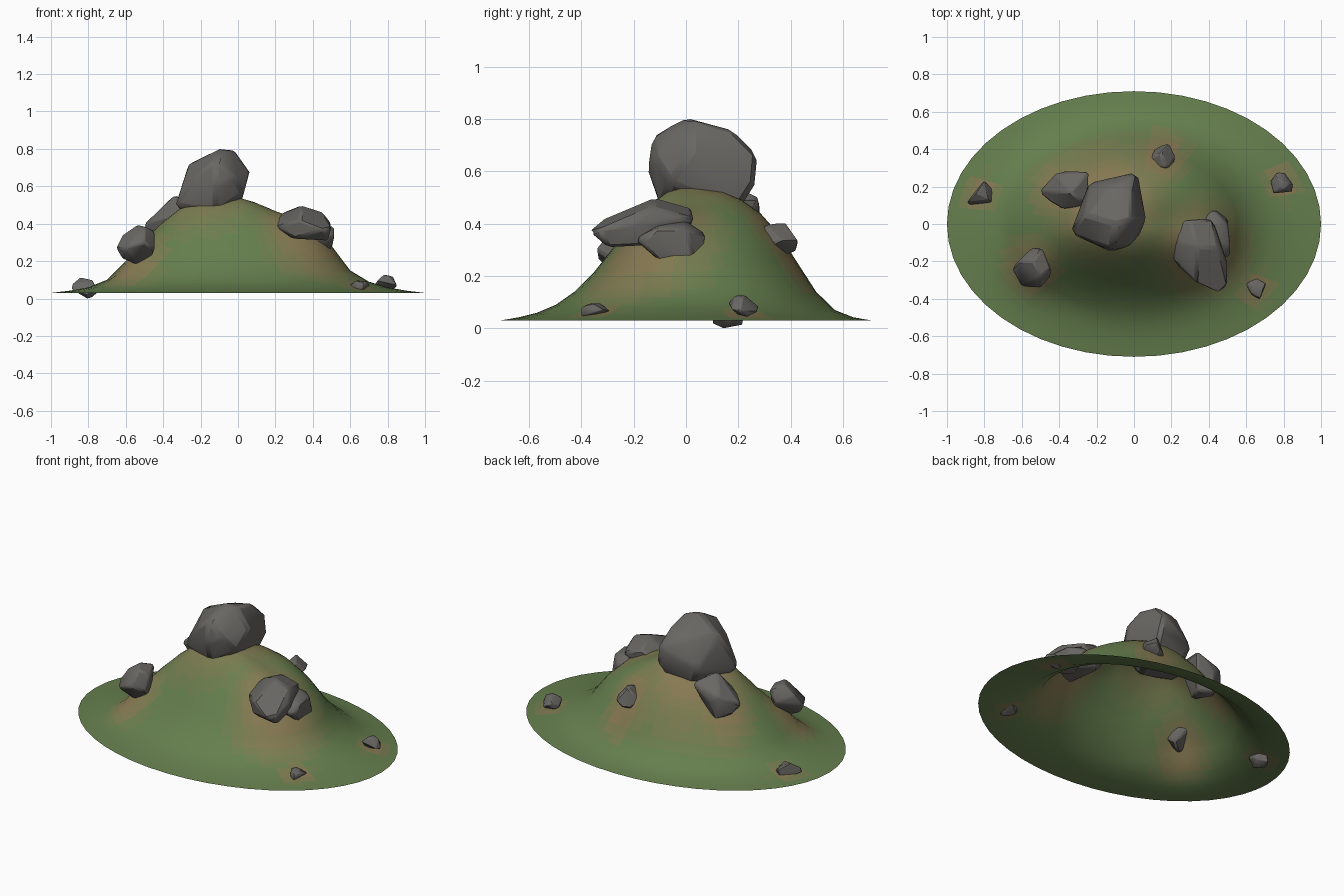
import bpy, bmesh, math, random
from mathutils import Vector

if "Cube" in bpy.data.objects:
    bpy.data.objects.remove(bpy.data.objects["Cube"])


def material(name, rgb):
    m = bpy.data.materials.new(name)
    m.diffuse_color = (*rgb, 1)
    m.use_nodes = True
    m.node_tree.nodes["Principled BSDF"].inputs["Base Color"].default_value = m.diffuse_color
    return m


STONE = material("stone", (0.14, 0.135, 0.125))
GRASS, EARTH = Vector((0.13, 0.21, 0.075)), Vector((0.24, 0.19, 0.085))
SHADES = [material(f"ground_{i}", GRASS.lerp(EARTH, i / 5)) for i in range(6)]


def finish(bm, name, mats, angle):
    me = bpy.data.meshes.new(name)
    bm.to_mesh(me)
    bm.free()
    ob = bpy.data.objects.new(name, me)
    bpy.context.collection.objects.link(ob)
    for m in mats:
        me.materials.append(m)
    bpy.ops.object.select_all(action='DESELECT')
    bpy.context.view_layer.objects.active = ob
    ob.select_set(True)
    bpy.ops.object.shade_smooth_by_angle(angle=math.radians(angle))
    return ob


def rock(name, points, bevel):
    """Faceted stone: convex hull of a few corners with softened edges."""
    bm = bmesh.new()
    for p in points:
        bm.verts.new(p)
    res = bmesh.ops.convex_hull(bm, input=bm.verts[:])
    loose = [v for v in bm.verts if not v.link_faces]
    bmesh.ops.delete(bm, geom=loose, context='VERTS')
    bmesh.ops.recalc_face_normals(bm, faces=bm.faces[:])
    ob = finish(bm, name, [STONE], 32)
    mod = ob.modifiers.new("soft_edges", 'BEVEL')
    mod.width, mod.segments = bevel, 1
    mod.limit_method, mod.angle_limit = 'ANGLE', math.radians(25)


def pebble(name, centre, size, seed):
    """Small stone: random hull stretched to the given box."""
    rnd = random.Random(seed)
    pts = [Vector([rnd.gauss(0, 1) for _ in range(3)]).normalized() for _ in range(18)]
    lo = [min(p[i] for p in pts) for i in range(3)]
    hi = [max(p[i] for p in pts) for i in range(3)]
    rock(name, [[centre[i] + size[i] * ((p[i] - lo[i]) / (hi[i] - lo[i]) - 0.5)
                 for i in range(3)] for p in pts], 0.006)


# Ground mound: open sheet, four slope profiles blended around an ellipse
EAST = [.54, .51, .465, .425, .37, .28, .15, .09, .06, .042, .03]
WEST = [.54, .54, .53, .49, .41, .31, .20, .10, .06, .042, .03]
NORTH = [.54, .53, .52, .49, .44, .36, .25, .14, .07, .042, .03]
SOUTH = [.54, .52, .47, .39, .30, .21, .14, .09, .06, .042, .03]
# x, y, radius of bare earth, swelling of the ground
PATCHES = [(-.15, .12, .40, 0), (.36, -.13, .32, .03), (-.55, -.23, .20, .06),
           (.15, .36, .18, 0), (-.38, .18, .22, 0), (-.82, .17, .12, 0),
           (.79, .22, .12, 0), (.65, -.34, .12, 0)]
SEG, RINGS = 48, 20


def slope(profile, t):
    i = min(int(t * 10), 9)
    return profile[i] + (profile[i + 1] - profile[i]) * (t * 10 - i)


def ground(t, a):
    c, s = math.cos(a), math.sin(a)
    x, y = t * c, 0.71 * t * s
    z = slope(EAST if c > 0 else WEST, t) * c * c + slope(NORTH if s > 0 else SOUTH, t) * s * s
    for px, py, r, h in PATCHES:
        z += h * math.exp(-((x - px) ** 2 + (y - py) ** 2) / 0.015)
    return x, y, z


bm = bmesh.new()
top = bm.verts.new((0, 0, .54))
rings = [[bm.verts.new(ground(k / RINGS, 2 * math.pi * i / SEG)) for i in range(SEG)]
         for k in range(1, RINGS + 1)]
for i in range(SEG):
    j = (i + 1) % SEG
    bm.faces.new((top, rings[0][i], rings[0][j]))
    for a, b in zip(rings, rings[1:]):
        bm.faces.new((a[i], b[i], b[j], a[j]))
for f in bm.faces:
    c = f.calc_center_median()
    bare = max(1.6 * (1 - math.hypot(c.x - px, c.y - py) / r) for px, py, r, h in PATCHES)
    f.material_index = round(5 * min(1, max(0, bare)))
finish(bm, "ground_mound", SHADES, 80)

# Large boulder on the summit
rock("summit_boulder", [
    (-.34, -.05, .5), (-.31, 0, .46), (-.24, .22, .56), (-.22, -.1, .66), (-.12, -.15, .6),
    (-.12, -.13, .74), (-.1, 0, .805), (-.02, .02, .795), (.065, .02, .68), (.03, -.06, .56),
    (-.02, -.12, .65), (0, .275, .66), (.02, .265, .55), (-.02, .18, .755), (-.15, .2, .72),
    (-.27, .05, .72), (-.12, -.1, .46), (-.2, .2, .46), (0, .2, .45)], .018)

# Pair of slabs on the right slope
rock("upper_slab", [
    (.21, -.12, .42), (.21, .01, .42), (.21, -.2, .38), (.3, .02, .46), (.42, .03, .42),
    (.24, -.1, .46), (.34, -.12, .5), (.45, -.13, .465), (.5, -.2, .4), (.5, -.33, .38),
    (.46, -.37, .37), (.33, -.31, .42), (.3, -.28, .32), (.48, -.3, .31), (.45, -.1, .32),
    (.25, 0, .33)], .012)
rock("lower_slab", [
    (.36, .05, .37), (.43, .075, .36), (.45, .07, .28), (.5, 0, .38), (.515, -.12, .38),
    (.515, -.17, .33), (.47, -.2, .34), (.49, -.1, .255), (.5, .03, .265), (.43, -.1, .4),
    (.42, 0, .41), (.38, -.1, .28)], .01)

# Boulders on the left slope
rock("back_left_boulder", [
    (-.51, .17, .39), (-.42, .27, .45), (-.36, .285, .42), (-.24, .28, .5), (-.25, .1, .5),
    (-.34, .17, .555), (-.38, .08, .44), (-.45, .12, .42), (-.46, .2, .33), (-.38, .25, .29),
    (-.3, .2, .3), (-.35, .1, .3)], .01)
rock("front_left_boulder", [
    (-.655, -.24, .27), (-.62, -.2, .34), (-.6, -.34, .27), (-.5, -.345, .3), (-.445, -.28, .26),
    (-.445, -.24, .36), (-.49, -.13, .37), (-.54, -.12, .3), (-.54, -.2, .395), (-.5, -.28, .385),
    (-.54, -.25, .175), (-.62, -.25, .21), (-.47, -.2, .2)], .01)

# Scattered small stones
for i, (c, s) in enumerate([((.15, .355, .338), (.14, .15, .135)),
                            ((-.82, .165, .056), (.14, .125, .112)),
                            ((.79, .22, .083), (.12, .115, .085)),
                            ((.653, -.345, .066), (.105, .11, .06))]):
    pebble(f"small_stone_{i + 1}", c, s, i + 3)
